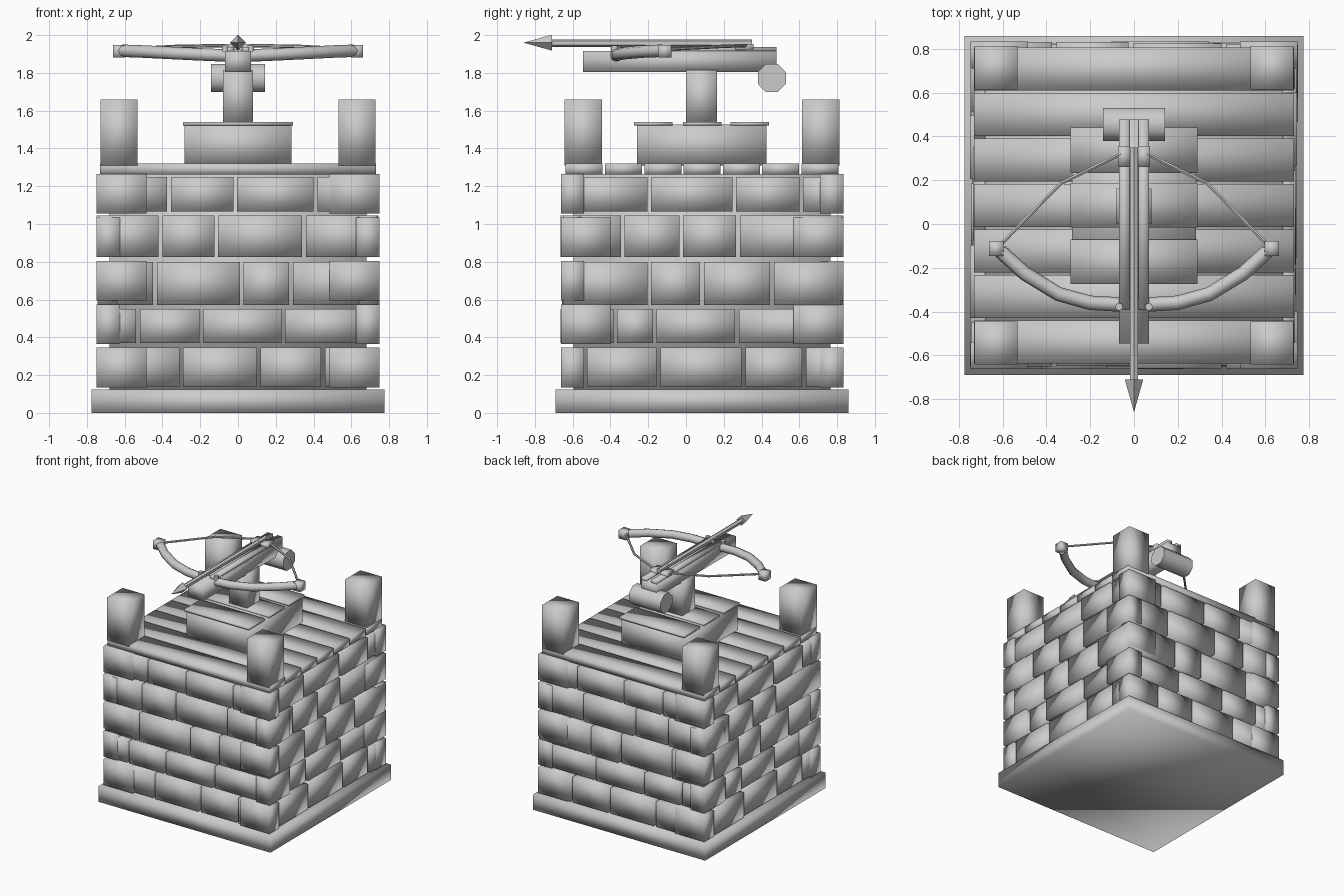
import bpy, bmesh, random
from math import pi, radians
from mathutils import Matrix, Vector

random.seed(4)
if "Cube" in bpy.data.objects:
    bpy.data.objects.remove(bpy.data.objects["Cube"], do_unlink=True)

grey = bpy.data.materials.new("plain grey")
grey.use_nodes = True
COLOUR = (0.6, 0.6, 0.6, 1)
grey.diffuse_color = COLOUR
grey.node_tree.nodes["Principled BSDF"].inputs["Base Color"].default_value = COLOUR

MID = 0.085   # y of the tower centre


def finish(name, bm, sharp=False):
    """Turn a bmesh into a shaded, coloured object."""
    bmesh.ops.recalc_face_normals(bm, faces=bm.faces)
    for face in bm.faces:
        face.smooth = True
    if sharp:
        for edge in bm.edges:
            edge.smooth = edge.calc_face_angle(pi) < radians(50)
    mesh = bpy.data.meshes.new(name)
    bm.to_mesh(mesh)
    bm.free()
    obj = bpy.data.objects.new(name, mesh)
    mesh.materials.append(grey)
    bpy.context.collection.objects.link(obj)
    return obj


def boxes(name, *spans):
    """Each span is ((x0, x1), (y0, y1), (z0, z1))."""
    bm = bmesh.new()
    for span in spans:
        centre = Vector([(a + b) / 2 for a, b in span])
        size = [abs(b - a) for a, b in span]
        bmesh.ops.create_cube(bm, size=1, matrix=Matrix.Translation(centre) @ Matrix.Diagonal((*size, 1)))
    return finish(name, bm)


def rod(name, centre, length, r0, r1, sides, axis, turn=0, sharp=True):
    """Cylinder or cone along an axis; r0 is at the negative end."""
    spin = {"X": Matrix.Rotation(pi / 2, 4, "Y"), "Y": Matrix.Rotation(-pi / 2, 4, "X"),
            "Z": Matrix.Identity(4)}[axis]
    bm = bmesh.new()
    bmesh.ops.create_cone(bm, cap_ends=True, segments=sides, radius1=r0, radius2=r1, depth=length,
                          matrix=Matrix.Translation(centre) @ spin @ Matrix.Rotation(turn, 4, "Z"))
    return finish(name, bm, sharp)


def tube(name, points, radius, sides):
    """Sweep a round section along points, in planes held level with z."""
    bm = bmesh.new()
    pts = [Vector(p) for p in points]
    rings = []
    for i, p in enumerate(pts):
        along = (pts[min(i + 1, len(pts) - 1)] - pts[max(i - 1, 0)]).normalized()
        side = along.cross(Vector((0, 0, 1))).normalized()
        up = side.cross(along)
        rings.append([bm.verts.new(p + radius * (Matrix.Rotation(2 * pi * k / sides, 3, along) @ up))
                      for k in range(sides)])
    for a, b in zip(rings, rings[1:]):
        for k in range(sides):
            n = (k + 1) % sides
            bm.faces.new((a[k], a[n], b[n], b[k]))
    bm.faces.new(rings[0])
    bm.faces.new(rings[-1])
    return finish(name, bm, True)


# Tower base and core
boxes("base_slab", ((-0.775, 0.775), (MID - 0.775, MID + 0.775), (0, 0.125)))
boxes("wall_core", ((-0.68, 0.68), (MID - 0.68, MID + 0.68), (0.12, 1.265)))

# Brick courses: heights and joint positions along each wall
COURSES = [(0.14, 0.345), (0.37, 0.55), (0.57, 0.8), (0.825, 1.045), (1.065, 1.25)]
FRONT = [(-0.3, 0.11, 0.45), (-0.53, -0.195, 0.24, 0.68), (-0.44, 0.02, 0.28),
         (-0.41, -0.115, 0.35), (-0.365, -0.015, 0.41)]
SIDE = [(-0.62, -0.23, 0.22, 0.54), (-0.46, -0.25, 0.185), (-0.28, 0, 0.37),
        (-0.42, -0.11, 0.19), (-0.28, 0.17, 0.525)]


def wall(name, joints, sign, along_x):
    spans = []
    for course, height in zip(joints, COURSES):
        ends = [-0.745, *course, 0.745]
        for a, b in zip(ends, ends[1:]):
            face = sign * random.uniform(0.73, 0.75)
            run = (sign * (a + 0.01), sign * (b - 0.01))
            deep = (sign * 0.64, face)
            x, y = (run, deep) if along_x else (deep, run)
            spans.append((x, (y[0] + MID, y[1] + MID), height))
    boxes(name, *spans)


wall("front_bricks", [[-j for j in reversed(c)] for c in FRONT], -1, True)
wall("back_bricks", FRONT, 1, True)
wall("left_bricks", SIDE, 1, False)
wall("right_bricks", SIDE, -1, False)

# Corner stones, long and short sides alternating
corners = []
for row, (low, high) in enumerate(COURSES):
    wide, deep = (0.485, 0.625) if row % 2 == 0 else (0.625, 0.485)
    low, high = 0.135 + 0.23 * row, 0.345 + 0.23 * row
    for sx in (-1, 1):
        for sy in (-1, 1):
            corners.append(((sx * wide, sx * 0.748), (MID + sy * deep, MID + sy * 0.748), (low, high)))
boxes("corner_stones", *corners)

# Roof deck planks and corner posts
boxes("deck_planks", *[((-0.73, 0.73), (MID + 0.208 * i - 0.098, MID + 0.208 * i + 0.098), (1.262, 1.32))
                       for i in range(-3, 4)])
boxes("corner_posts", *[((sx * 0.532, sx * 0.728), (MID + sy * 0.53, MID + sy * 0.728), (1.31, 1.66))
                        for sx in (-1, 1) for sy in (-1, 1)])

# Turret pedestal with three boards on top
boxes("pedestal", ((-0.283, 0.283), (-0.26, 0.425), (1.31, 1.527)))
boxes("pedestal_boards", *[((-0.29, 0.29), (MID + s - 0.102, MID + s + 0.102), (1.522, 1.54))
                           for s in (-0.258, 0, 0.253)])
boxes("swivel_post", ((-0.08, 0.08), (0, 0.163), (1.53, 1.815)))

# Crossbow stock, rails and string catch
boxes("stock", ((-0.068, 0.068), (-0.545, 0.478), (1.805, 1.917)))
boxes("stock_rails", *[((s * 0.02, s * 0.068), (-0.39, 0.478), (1.91, 1.937)) for s in (-1, 1)])
boxes("string_catch", *[((s * 0.018, s * 0.074), (0.262, 0.357), (1.92, 1.953)) for s in (-1, 1)])
rod("winding_drum", (0, 0.455, 1.773), 0.285, 0.081, 0.081, 8, "X", pi / 8)
for s, label in ((-1, "right"), (1, "left")):
    rod(label + "_peg", (s * 0.068, -0.378, 1.915), 0.06, 0.018, 0.018, 8, "Z")
    boxes(label + "_bow_tip", ((s * 0.597, s * 0.663), (-0.147, -0.077), (1.882, 1.948)))
    tube(label + "_string", [(s * 0.615, -0.1, 1.925), (s * 0.335, 0.185, 1.94), (s * 0.06, 0.32, 1.945)],
         0.009, 6)

# Bow limbs in one curved sweep
limb = [(0.61, -0.125, 1.917), (0.5, -0.225, 1.913), (0.345, -0.32, 1.905), (0.2, -0.36, 1.898),
        (0.06, -0.368, 1.892)]
tube("bow", [(-x, y, z) for x, y, z in limb] + limb[::-1], 0.033, 8)

# Bolt with pointed head and tail vanes
rod("bolt_shaft", (0, -0.18, 1.958), 1.06, 0.02, 0.02, 6, "Y")
rod("bolt_head", (0, -0.785, 1.96), 0.15, 0, 0.042, 4, "Y")
boxes("bolt_vanes", ((-0.012, 0.012), (0.25, 0.345), (1.937, 1.972)))
